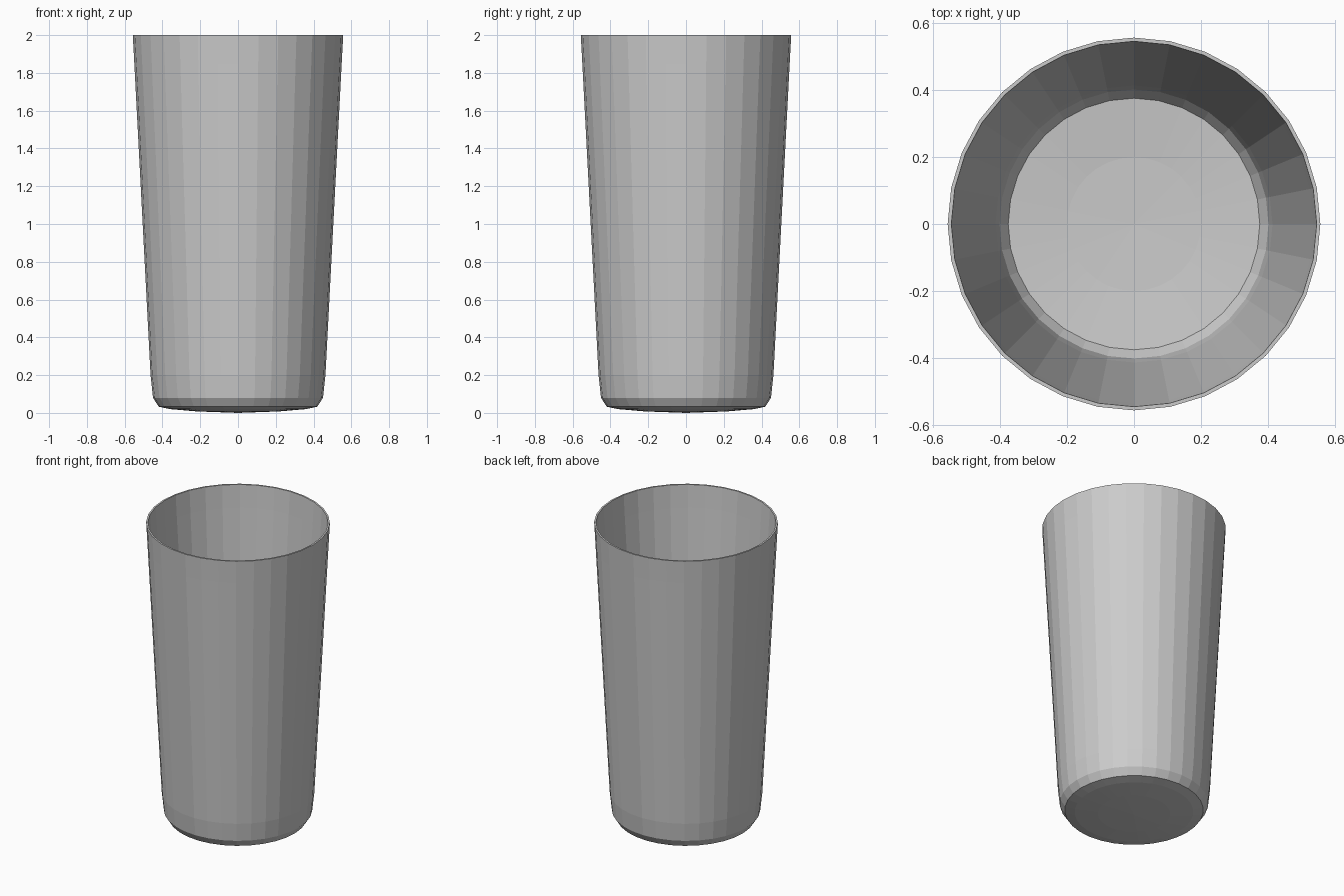
import bpy, bmesh, math

if "Cube" in bpy.data.objects:
    bpy.data.objects.remove(bpy.data.objects["Cube"])

SIDES = 32

# (radius, height): outer base centre, up the outside, over the rim, down to the inner floor
profile = [
    (0.0, 0.0), (0.22, 0.008), (0.36, 0.02), (0.42, 0.033), (0.45, 0.08), (0.463, 0.2),
    (0.549, 1.85), (0.557, 2.0),
    (0.546, 2.0), (0.536, 1.85), (0.414, 0.2), (0.402, 0.11), (0.376, 0.07),
    (0.2, 0.055), (0.0, 0.05),
]

bm = bmesh.new()

# Rings of the lathed cup, with single points at both floor centres
rings = []
for r, z in profile:
    n = SIDES if r > 0 else 1
    rings.append([bm.verts.new((r * math.cos(math.tau * i / SIDES),
                                r * math.sin(math.tau * i / SIDES), z)) for i in range(n)])

# Skin between neighbouring rings
for a, b in zip(rings, rings[1:]):
    for i in range(SIDES):
        j = (i + 1) % SIDES
        if len(a) == 1:
            bm.faces.new((a[0], b[j], b[i]))
        elif len(b) == 1:
            bm.faces.new((a[i], a[j], b[0]))
        else:
            bm.faces.new((a[i], a[j], b[j], b[i]))

bmesh.ops.recalc_face_normals(bm, faces=bm.faces)
mesh = bpy.data.meshes.new("drinking_cup")
bm.to_mesh(mesh)
bm.free()
cup = bpy.data.objects.new("drinking_cup", mesh)
bpy.context.collection.objects.link(cup)
